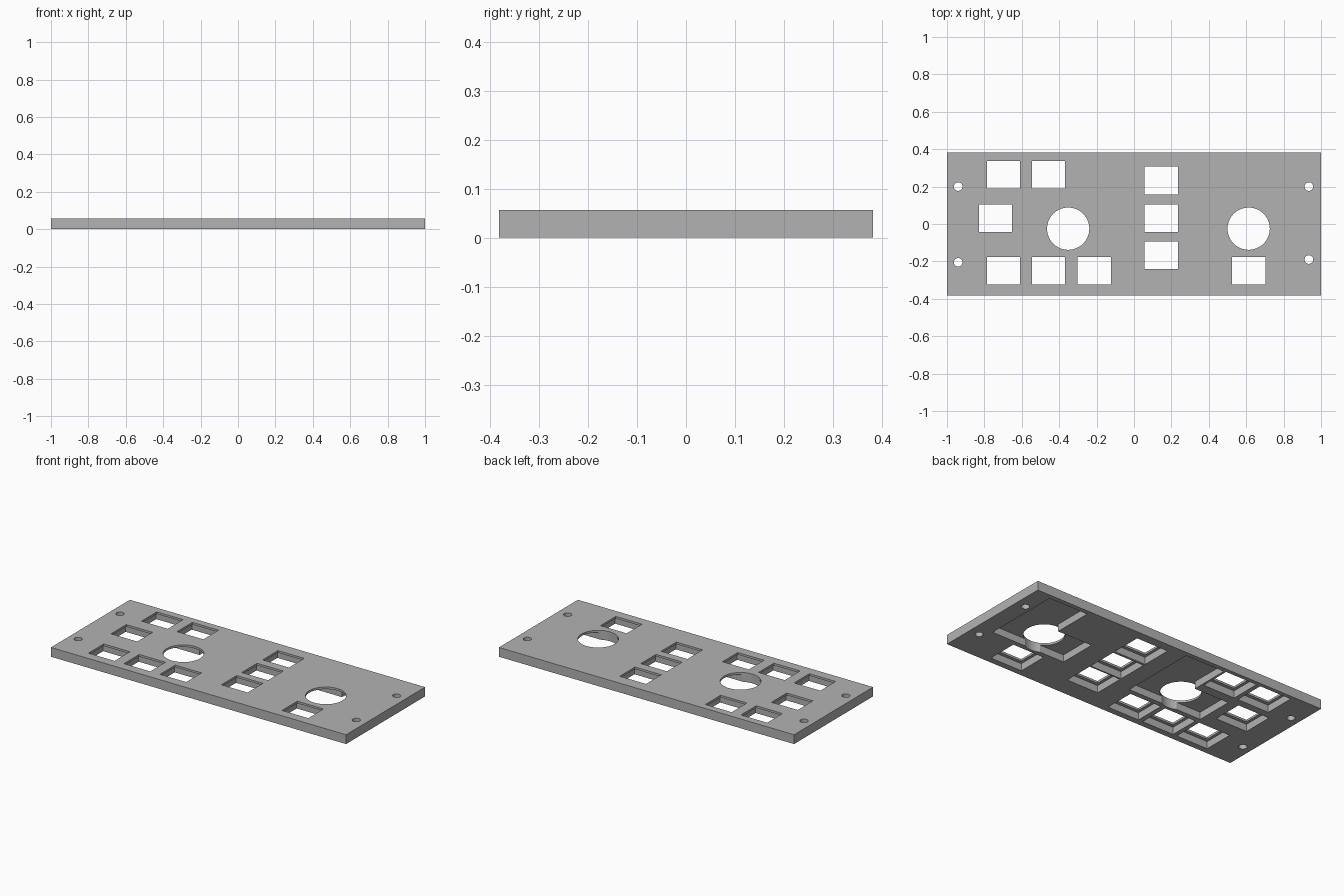
import bpy, bmesh
from mathutils import Matrix, Vector

if "Cube" in bpy.data.objects:
    bpy.data.objects.remove(bpy.data.objects["Cube"], do_unlink=True)

LENGTH, DEPTH, HEIGHT = 2.0, 0.764, 0.057
CEILING = 0.044          # underside pockets stop here
BELOW, ABOVE = -0.1, 0.2

grey = bpy.data.materials.new("plain grey")
grey.use_nodes = True
colour = (0.45, 0.45, 0.45, 1)
grey.diffuse_color = colour
grey.node_tree.nodes["Principled BSDF"].inputs["Base Color"].default_value = colour


def add_prism(bm, outline, low, high):
    """Extrude a counter-clockwise outline between two heights."""
    face = bm.faces.new([bm.verts.new((x, y, low)) for x, y in outline])
    top = bmesh.ops.extrude_face_region(bm, geom=[face])["geom"]
    verts = [v for v in top if isinstance(v, bmesh.types.BMVert)]
    bmesh.ops.translate(bm, verts=verts, vec=Vector((0, 0, high - low)))


def box(x, y, w, d):
    return [(x + sx * w / 2, y + sy * d / 2)
            for sx, sy in ((-1, -1), (1, -1), (1, 1), (-1, 1))]


def add_round(bm, x, y, radius, sides):
    bmesh.ops.create_cone(bm, cap_ends=True, segments=sides, radius1=radius,
                          radius2=radius, depth=ABOVE - BELOW,
                          matrix=Matrix.Translation((x, y, (ABOVE + BELOW) / 2)))


def make_object(name, bm):
    bmesh.ops.recalc_face_normals(bm, faces=bm.faces)
    mesh = bpy.data.meshes.new(name)
    bm.to_mesh(mesh)
    bm.free()
    mesh.materials.append(grey)
    obj = bpy.data.objects.new(name, mesh)
    bpy.context.collection.objects.link(obj)
    return obj


# Layout of the openings
windows = [(-0.698, 0.264), (-0.457, 0.264), (-0.741, 0.03),
           (-0.698, -0.25), (-0.457, -0.25), (-0.213, -0.25),
           (0.145, 0.233), (0.145, 0.03), (0.145, -0.167), (0.614, -0.25)]
dials = [(-0.352, -0.025), (0.613, -0.025)]
screws = [(-0.94, 0.2), (-0.94, -0.205), (0.935, 0.2), (0.935, -0.19)]

# Panel slab
bm = bmesh.new()
add_prism(bm, box(0, 0, LENGTH, DEPTH), 0, HEIGHT)
panel = make_object("panel", bm)

# Underside recesses: a rim around each window, an L shape around each dial
bm = bmesh.new()
for x, y in windows:
    add_prism(bm, box(x, y, 0.214, 0.188), BELOW, CEILING)
for x, y in dials:
    left, notch, right = x - 0.22, x + 0.015, x + 0.28
    front, step, back = y - 0.1, y + 0.135, y + 0.379
    add_prism(bm, [(left, front), (right, front), (right, back),
                   (notch, back), (notch, step), (left, step)], BELOW, CEILING)
recesses = make_object("recess_cutter", bm)

# Through openings
bm = bmesh.new()
for x, y in windows:
    add_prism(bm, box(x, y, 0.178, 0.148), BELOW, ABOVE)
for x, y in dials:
    add_round(bm, x, y, 0.113, 64)
for x, y in screws:
    add_round(bm, x, y, 0.023, 32)
openings = make_object("opening_cutter", bm)

# Cut the panel
for cutter in (recesses, openings):
    cutter.hide_render = True
    cutter.hide_set(True)
    cut = panel.modifiers.new(cutter.name, 'BOOLEAN')
    cut.operation = 'DIFFERENCE'
    cut.solver = 'EXACT'
    cut.object = cutter
bpy.context.view_layer.update()
finished = bpy.data.meshes.new_from_object(
    panel.evaluated_get(bpy.context.evaluated_depsgraph_get()))
panel.modifiers.clear()
panel.data = finished
for cutter in (recesses, openings):
    bpy.data.objects.remove(cutter, do_unlink=True)
